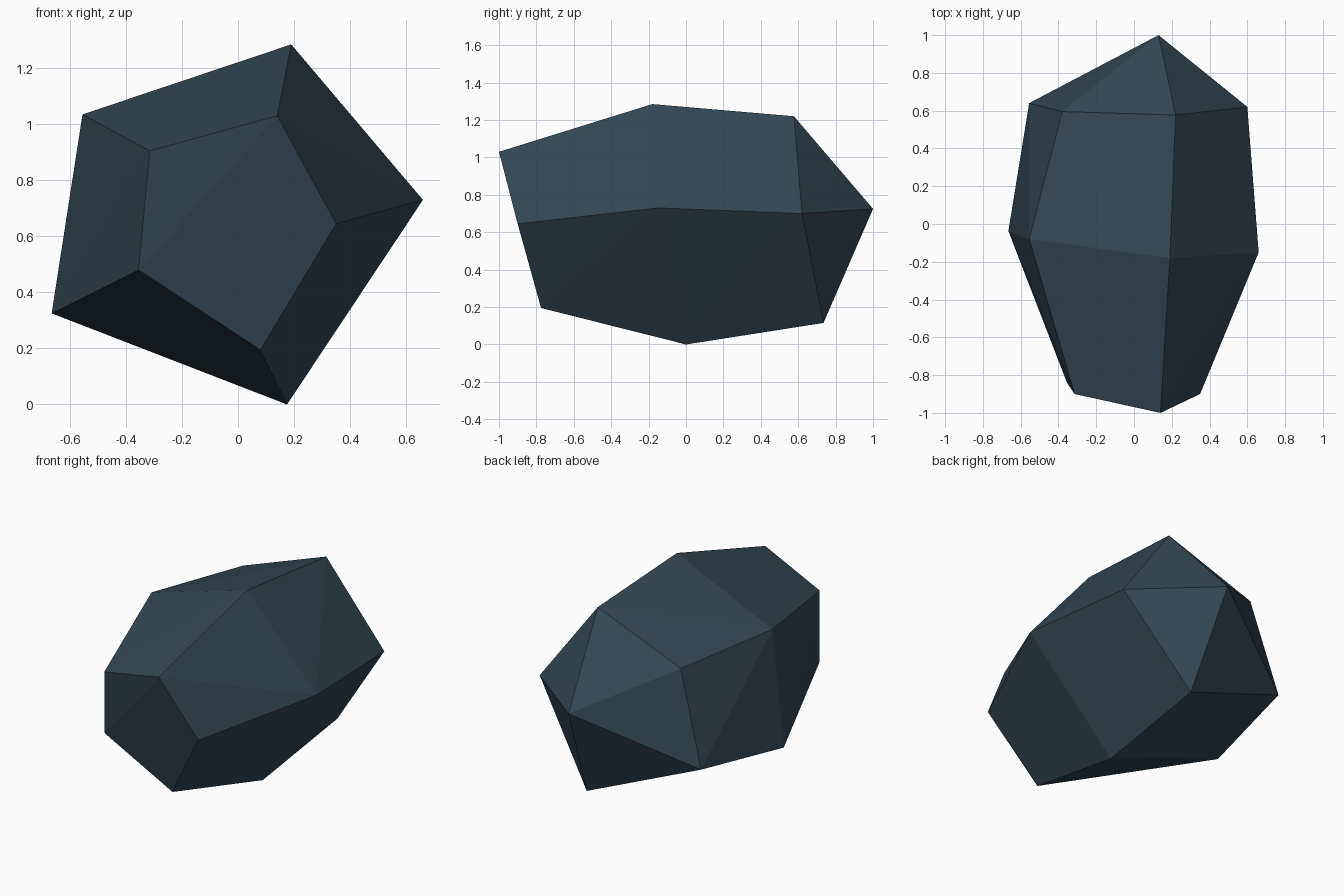
import bpy
import bmesh

if "Cube" in bpy.data.objects:
    bpy.data.objects.remove(bpy.data.objects["Cube"])

# Five-sided cross-sections of the rock, from front (-y) to back, plus the rear tip
front_ring = [(0.14, -1.0, 1.03), (-0.315, -0.9, 0.905), (-0.355, -0.84, 0.48),
              (0.08, -0.775, 0.195), (0.35, -0.9, 0.645)]
middle_ring = [(0.19, -0.18, 1.285), (-0.555, -0.08, 1.035), (-0.665, -0.037, 0.325),
               (0.175, 0.0, 0.0), (0.66, -0.15, 0.73)]
back_ring = [(0.22, 0.577, 1.22), (-0.38, 0.595, 0.995), (-0.555, 0.64, 0.413),
             (0.187, 0.735, 0.115), (0.6, 0.62, 0.70)]
tip = (0.13, 1.0, 0.725)

# Stone colour
stone = bpy.data.materials.new("dark slate")
stone.diffuse_color = (0.032, 0.063, 0.09, 1.0)
stone.use_nodes = True
stone.node_tree.nodes["Principled BSDF"].inputs["Base Color"].default_value = stone.diffuse_color

# Rock: a faceted convex skin stretched over the cross-sections
bm = bmesh.new()
for point in front_ring + middle_ring + back_ring + [tip]:
    bm.verts.new(point)
bmesh.ops.convex_hull(bm, input=bm.verts[:])
bmesh.ops.recalc_face_normals(bm, faces=bm.faces[:])

mesh = bpy.data.meshes.new("rock")
bm.to_mesh(mesh)
bm.free()
mesh.materials.append(stone)
rock = bpy.data.objects.new("rock", mesh)
bpy.context.collection.objects.link(rock)
